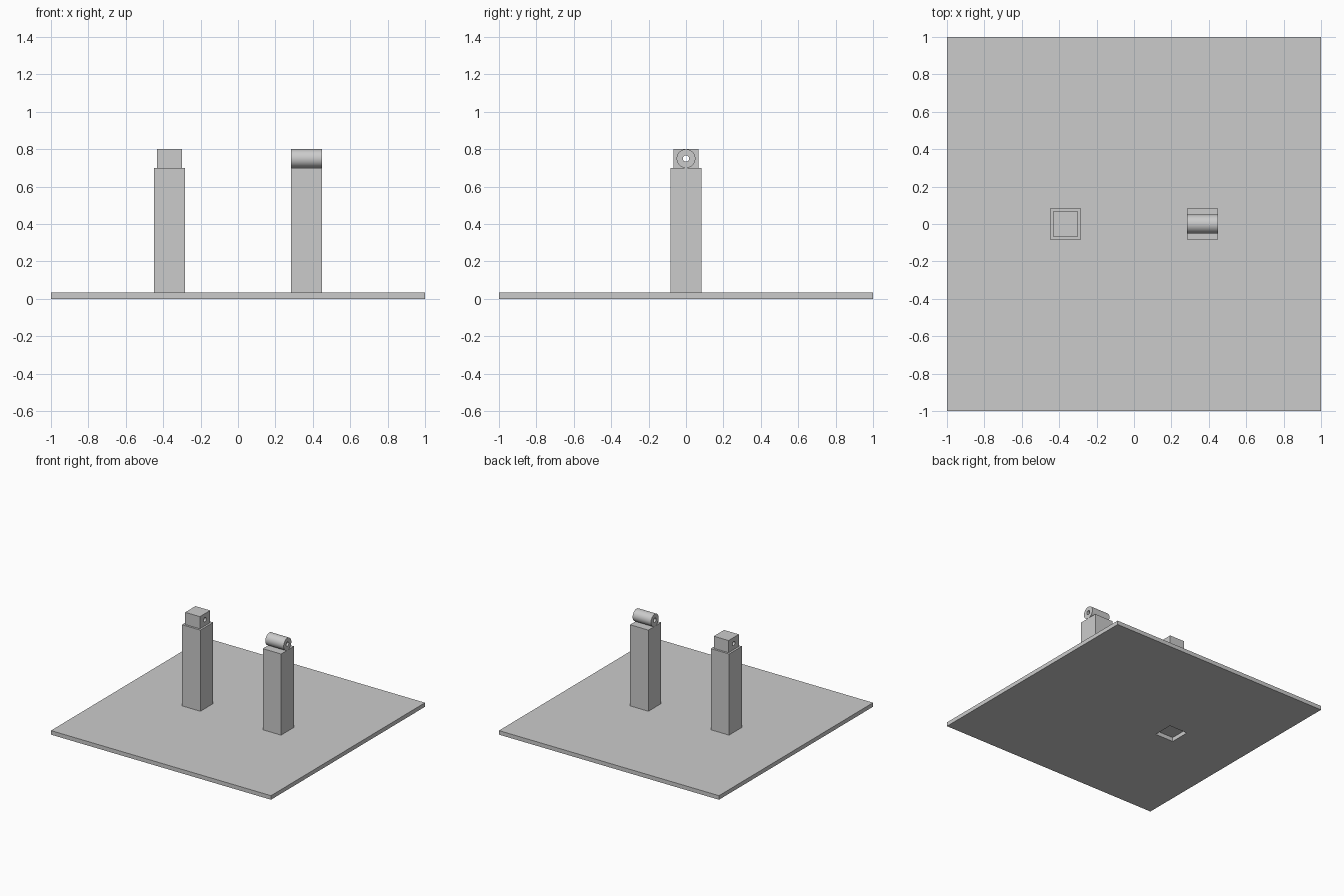
import bpy
import math

if "Cube" in bpy.data.objects:
    bpy.data.objects.remove(bpy.data.objects["Cube"])

PLATE_H = 1 / 30      # plate thickness
POST_W = 1 / 6        # square post width
POST_TOP = 0.70
OFFSET = 0.3667       # post distance from centre
AXIS_Z = 0.75         # height of the shared bore axis
BORE_R = 0.017


def box(name, x, size_xy, z0, z1):
    bpy.ops.mesh.primitive_cube_add(size=1, location=(x, 0, (z0 + z1) / 2))
    ob = bpy.context.object
    ob.name = name
    ob.scale = (size_xy, size_xy, z1 - z0)
    bpy.ops.object.transform_apply(location=False, rotation=False, scale=True)
    return ob


def rod(name, x, radius, length, sides):
    # cylinder lying along x on the bore axis
    bpy.ops.mesh.primitive_cylinder_add(
        vertices=sides, radius=radius, depth=length,
        location=(x, 0, AXIS_Z), rotation=(0, math.pi / 2, 0))
    ob = bpy.context.object
    ob.name = name
    return ob


def cut(target, cutter):
    mod = target.modifiers.new("cut", 'BOOLEAN')
    mod.operation = 'DIFFERENCE'
    mod.solver = 'EXACT'
    mod.object = cutter
    bpy.context.view_layer.objects.active = target
    bpy.ops.object.modifier_apply(modifier=mod.name)
    bpy.data.objects.remove(cutter)


def smooth(ob):
    bpy.ops.object.select_all(action='DESELECT')
    ob.select_set(True)
    bpy.context.view_layer.objects.active = ob
    bpy.ops.object.shade_smooth_by_angle(angle=math.radians(30))


# base plate with a square socket under the left post
plate = box("base_plate", 0, 2, 0, PLATE_H)
cut(plate, box("socket_cutter", -OFFSET, POST_W, -0.1, 0.1))

# two matching posts
for name, x in (("left_post", -OFFSET), ("right_post", OFFSET)):
    box(name, x, POST_W, PLATE_H, POST_TOP)

# square bearing block on the left post, bored along x
block = box("bearing_block", -OFFSET, 0.1333, POST_TOP, 0.80)
cut(block, rod("block_bore", -OFFSET, BORE_R, 0.4, 32))
smooth(block)

# round bearing sleeve on the right post, bored along x
sleeve = rod("bearing_sleeve", OFFSET, 0.05, POST_W, 64)
cut(sleeve, rod("sleeve_bore", OFFSET, BORE_R, 0.4, 32))
smooth(sleeve)
